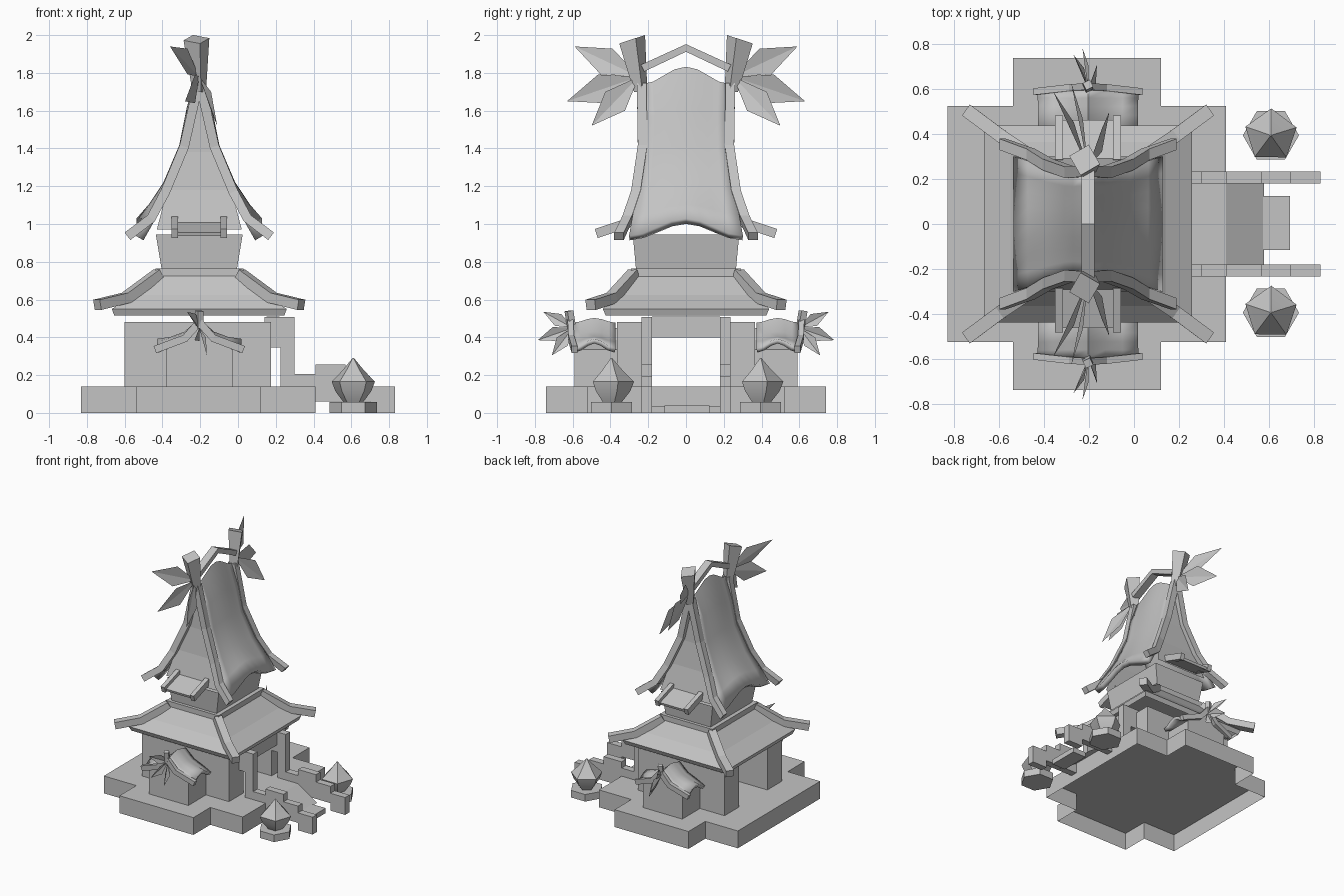
import bpy, bmesh, math
from mathutils import Vector, Matrix

if "Cube" in bpy.data.objects:
    bpy.data.objects.remove(bpy.data.objects["Cube"])

stone = bpy.data.materials.new("plain grey")
stone.use_nodes = True
GREY = (0.55, 0.55, 0.55, 1)
stone.diffuse_color = GREY
stone.node_tree.nodes["Principled BSDF"].inputs["Base Color"].default_value = GREY

CX = -0.205  # centre of the building
SIDES = (("front", -1), ("back", 1))


def mesh(name, verts, faces, smooth=False, thick=0):
    me = bpy.data.meshes.new(name)
    me.from_pydata([tuple(v) for v in verts], [], faces)
    bm = bmesh.new()
    bm.from_mesh(me)
    bmesh.ops.recalc_face_normals(bm, faces=bm.faces)
    for f in bm.faces:
        f.smooth = smooth
    bm.to_mesh(me)
    bm.free()
    me.materials.append(stone)
    ob = bpy.data.objects.new(name, me)
    bpy.context.collection.objects.link(ob)
    if thick:
        mod = ob.modifiers.new("thickness", "SOLIDIFY")
        mod.thickness = thick
        mod.offset = 0
    if smooth:
        bpy.ops.object.select_all(action="DESELECT")
        ob.select_set(True)
        bpy.context.view_layer.objects.active = ob
        bpy.ops.object.shade_smooth_by_angle(angle=math.radians(40))
    return ob


def loft(name, rings, start=True, end=True, **kw):
    """Skin closed rings of equal length, with optional end caps."""
    n = len(rings[0])
    verts = [v for r in rings for v in r]
    faces = [(k * n + i, k * n + (i + 1) % n, (k + 1) * n + (i + 1) % n, (k + 1) * n + i)
             for k in range(len(rings) - 1) for i in range(n)]
    if start:
        faces.append(tuple(range(n)))
    if end:
        faces.append(tuple(range(len(verts) - n, len(verts))))
    return mesh(name, verts, faces, **kw)


def rect(hx, hy, z, cx=CX):
    return [(cx - hx, -hy, z), (cx + hx, -hy, z), (cx + hx, hy, z), (cx - hx, hy, z)]


def box(name, x0, x1, y0, y1, z0, z1):
    return loft(name, [[(x0, y0, z), (x1, y0, z), (x1, y1, z), (x0, y1, z)] for z in (z0, z1)])


def prism_y(name, outline, y0, y1):
    return loft(name, [[(x, y, z) for x, z in outline] for y in (y0, y1)])


def beam(name, pts, w, h, side):
    """Sweep a rectangle along a path; side is the width direction."""
    pts = [Vector(p) for p in pts]
    side = Vector(side).normalized()
    rings = []
    for i, p in enumerate(pts):
        t = (pts[min(i + 1, len(pts) - 1)] - pts[max(i - 1, 0)]).normalized()
        a = side * w / 2
        b = t.cross(side).normalized() * h / 2
        rings.append([p + a + b, p - a + b, p - a - b, p + a - b])
    return loft(name, rings)


def saddle_roof(name, rows, yc, thick, cols=8):
    """Curved two-sided roof; rows hold half width, height, half depth, bow."""
    full = [(-x, z, d, b) for x, z, d, b in reversed(rows)] + rows[1:]
    verts = []
    for x, z, d, b in full:
        for j in range(cols + 1):
            s = 2 * j / cols - 1
            verts.append((CX + x, yc + s * d, z + b * (1 + math.cos(math.pi * s)) / 2))
    n = cols + 1
    faces = [(i * n + j, i * n + j + 1, (i + 1) * n + j + 1, (i + 1) * n + j)
             for i in range(len(full) - 1) for j in range(cols)]
    return mesh(name, verts, faces, smooth=True, thick=thick)


def leaf(name, root, tip):
    root, tip = Vector(root), Vector(tip)
    d = tip - root
    w = d.cross(Vector((1, 0, 0))) * 0.2
    mid = root + d * 0.5
    fold = Vector((0.015, 0, 0))
    return mesh(name, [root, mid + w + fold, tip, mid - w + fold], [(0, 1, 2), (0, 2, 3)])


# Cross-shaped terrace, open underneath
quarter = [(0.62, 0.525), (0.33, 0.525), (0.33, 0.74)]
plan = []
for sx, sy in ((1, 1), (-1, 1), (-1, -1), (1, -1)):
    pts = quarter if sx * sy > 0 else quarter[::-1]
    plan += [(CX - 0.005 + sx * x, sy * y) for x, y in pts]
loft("terrace", [[(x, y, z) for x, y in plan] for z in (0, 0.14)], start=False)

# Lower hall with a passage, gate and stair rails
rail = [(0.14, 0.507), (0.30, 0.507), (0.30, 0.205), (0.41, 0.205), (0.41, 0.255), (0.57, 0.255),
        (0.57, 0.195), (0.70, 0.195), (0.70, 0.14), (0.83, 0.14), (0.83, 0), (0.70, 0),
        (0.70, 0.06), (0.41, 0.06), (0.41, 0.14), (0.225, 0.14), (0.225, 0.345), (0.14, 0.345)]
for tag, s in SIDES:
    box(tag + "_hall_wall", -0.6, 0.175, s * 0.18, s * 0.365, 0.14, 0.48)
    prism_y(tag + "_stair_rail", rail, s * 0.18, s * 0.235)
box("gate_lintel", 0.15, 0.22, -0.18, 0.18, 0.4, 0.51)
mesh("ramp", [(0.41, -0.18, 0.14), (0.58, -0.18, 0.03), (0.58, 0.18, 0.03), (0.41, 0.18, 0.14)],
     [(0, 1, 2, 3)])
box("bottom_step", 0.575, 0.695, -0.115, 0.125, 0, 0.04)

# Lower hipped roof, collar and upper hall
loft("lower_roof", [rect(0.45, 0.425, 0.515), rect(0.463, 0.44, 0.55),
                    rect(0.345, 0.365, 0.625), rect(0.225, 0.285, 0.73)], start=False)
loft("roof_collar", [rect(0.233, 0.29, z) for z in (0.72, 0.765)])
loft("upper_hall", [rect(0.2, 0.265, 0.765), rect(0.23, 0.282, 0.945)], end=False)
for tag, sy in SIDES:
    for hand, sx in (("left", 1), ("right", -1)):
        path = [(CX + sx * x, sy * y, z) for x, y, z in
                ((0.215, 0.275, 0.735), (0.385, 0.39, 0.61), (0.54, 0.505, 0.572))]
        beam(f"{tag}_{hand}_hip_beam", path, 0.06, 0.055, (-sy * 0.23, sx * 0.325, 0))

# Tall saddle roof
tall = [(0, 1.72, 0.22, 0.09), (0.045, 1.56, 0.22, 0.05), (0.085, 1.38, 0.225, 0.03),
        (0.17, 1.18, 0.25, 0.03), (0.25, 1.04, 0.28, 0.05), (0.315, 0.925, 0.30, 0.09)]
saddle_roof("tall_roof", tall, 0, 0.045)
beam("ridge_bar", [(CX, -0.23, 1.825), (CX, 0, 1.932), (CX, 0.23, 1.825)], 0.06, 0.04, (1, 0, 0))

# Side porch roof
porch = [(0, 0.465, 0.11, 0.025), (0.07, 0.4, 0.11, 0.02), (0.15, 0.365, 0.11, 0.025),
         (0.22, 0.33, 0.11, 0.05)]

for tag, s in SIDES:
    # Gable wall of the tall roof
    gable = [(x, z, y) for x, z, y, b in tall[:4]] + [(0.225, 0.97, 0.30)]
    verts = [(CX + k * x, s * y, z) for x, z, y in gable for k in (-1, 1)]
    mesh(tag + "_gable", verts, [(2 * i, 2 * i + 1, 2 * i + 3, 2 * i + 2)
                                 for i in range(len(gable) - 1)])
    # Verge boards
    for hand, k in (("left", 1), ("right", -1)):
        path = [(CX + k * x, s * y, z) for x, y, z in
                ((0.005, 0.235, 1.74), (0.08, 0.23, 1.41), (0.18, 0.265, 1.17),
                 (0.255, 0.31, 1.03), (0.38, 0.355, 0.935))]
        beam(f"{tag}_{hand}_verge", path, 0.05, 0.05, (0, 1, 0))
        path = [(CX + k * x, s * y, z) for x, y, z in
                ((0, 0.612, 0.48), (0.075, 0.608, 0.395), (0.235, 0.59, 0.335))]
        beam(f"{tag}_{hand}_porch_verge", path, 0.03, 0.04, (0, 1, 0))
        # Awning rails
        beam(f"{tag}_{hand}_awning_rail", [(CX + k * 0.13, s * 0.28, 1.015),
             (CX + k * 0.13, s * 0.475, 0.95)], 0.035, 0.05, (1, 0, 0))
    beam(tag + "_awning", [(CX, s * 0.28, 1.0), (CX, s * 0.46, 0.945)], 0.25, 0.02, (1, 0, 0))

    # Tapered finial post, leaning outwards
    rings = []
    for half, x, y, z, tilt in ((0.026, CX, 0.24, 1.7, 0), (0.05, -0.22, 0.285, 1.978, 0.33)):
        ring = []
        for i in range(4):
            a = math.radians(75 + 90 * i)
            r = half * math.sqrt(2)
            dy = r * math.sin(a)
            ring.append((x + r * math.cos(a), s * (y + dy), z - tilt * dy))
        rings.append(ring)
    loft(tag + "_finial_post", rings)

    # Leaf fans
    for i, (x, y, z) in enumerate(((-0.36, 0.59, 1.94), (-0.28, 0.63, 1.65), (-0.11, 0.50, 1.52))):
        leaf(f"{tag}_tall_leaf_{i + 1}", (CX, s * 0.25, 1.78), (x, s * y, z))
    for i, (x, y, z) in enumerate(((-0.27, 0.755, 0.535), (-0.23, 0.785, 0.385),
                                   (-0.165, 0.71, 0.305))):
        leaf(f"{tag}_porch_leaf_{i + 1}", (CX, s * 0.6, 0.45), (x, s * y, z))

    # Side porch
    walls = [(CX - 0.175, 0.14), (CX + 0.175, 0.14), (CX + 0.175, 0.335),
             (CX + 0.07, 0.385), (CX, 0.45), (CX - 0.07, 0.385), (CX - 0.175, 0.335)]
    prism_y(tag + "_porch_walls", walls, s * 0.36, s * 0.59)
    saddle_roof(tag + "_porch_roof", porch, s * 0.485, 0.025, cols=6)
    beam(tag + "_porch_post", [(CX, s * 0.605, 0.45), (CX, s * 0.62, 0.54)], 0.035, 0.035, (1, 0.5, 0))

    # Bud lantern on a hexagonal foot
    def ring_at(r, z, n, turn=0.0):
        return [(0.61 + r * math.cos(turn + math.tau * i / n),
                 s * 0.395 + r * math.sin(turn + math.tau * i / n), z) for i in range(n)]
    loft(tag + "_lantern_foot", [ring_at(0.125, z, 6) for z in (0, 0.057)])
    loft(tag + "_lantern_bud", [ring_at(r, z, 5, 0.3) for r, z in
         ((0.055, 0.057), (0.1, 0.115), (0.12, 0.165), (0.06, 0.225), (0.004, 0.29))], smooth=True)
    bud = bpy.data.objects[tag + "_lantern_bud"]
    for f in bud.data.polygons:
        f.use_smooth = True
